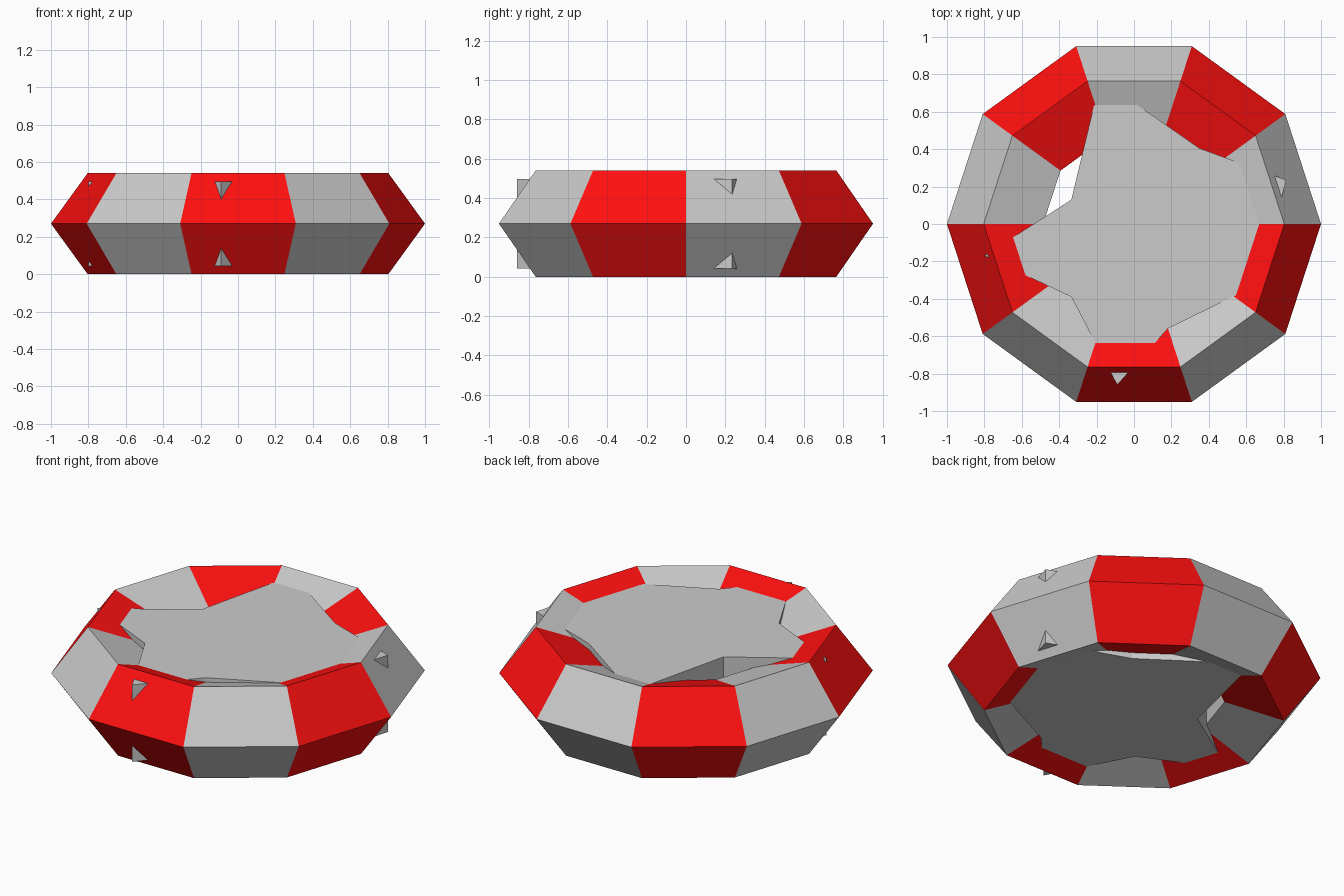
import bpy
from math import sin, cos, radians

if "Cube" in bpy.data.objects:
    bpy.data.objects.remove(bpy.data.objects["Cube"])

red = bpy.data.materials.new("red")
red.diffuse_color = (1.0, 0.005, 0.005, 1)
red.use_nodes = True
red.node_tree.nodes["Principled BSDF"].inputs["Base Color"].default_value = red.diffuse_color

SEGMENTS, SIDES = 10, 5
TUBE = 0.2842           # tube radius
CENTRE = 1 - TUBE       # distance from ring axis to tube centre
MID_Z = TUBE * sin(radians(72))


def add_object(name, verts, faces, material=None):
    mesh = bpy.data.meshes.new(name)
    mesh.from_pydata(verts, [], faces)
    mesh.validate()
    obj = bpy.data.objects.new(name, mesh)
    bpy.context.collection.objects.link(obj)
    if material:
        mesh.materials.append(material)
    return obj


def ring_point(segment, side):
    a, b = radians(36 * segment), radians(72 * side)
    r = CENTRE + TUBE * cos(b)
    return (r * cos(a), r * sin(a), MID_Z + TUBE * sin(b))


def ring_panels(name, first, material=None):
    # every second segment of the five-sided tube
    verts, faces = [], []
    for seg in range(first, SEGMENTS, 2):
        base = len(verts)
        verts += [ring_point(s, k) for s in (seg, seg + 1) for k in range(SIDES)]
        for k in range(SIDES):
            n = (k + 1) % SIDES
            faces.append((base + k, base + SIDES + k, base + SIDES + n, base + n))
    add_object(name, verts, faces, material)


# Float ring with alternating grey and red panels
ring_panels("ring_grey_panels", 0)
ring_panels("ring_red_panels", 1, red)

# Irregular star-shaped slab filling the ring, its tips poking through the tube
outline = [(0.815, 0.235), (0.35, 0.405), (-0.18, 0.775), (-0.335, 0.13),
           (-0.80, -0.17), (-0.335, -0.39), (-0.09, -0.86), (0.18, -0.56),
           (0.71, -0.30), (0.735, -0.05)]
n = len(outline)
verts = [(x, y, z) for z in (0.043, 0.497) for x, y in outline]
faces = [tuple(reversed(range(n))), tuple(range(n, 2 * n))]
faces += [(i, (i + 1) % n, n + (i + 1) % n, n + i) for i in range(n)]
add_object("inner_star_slab", verts, faces)
